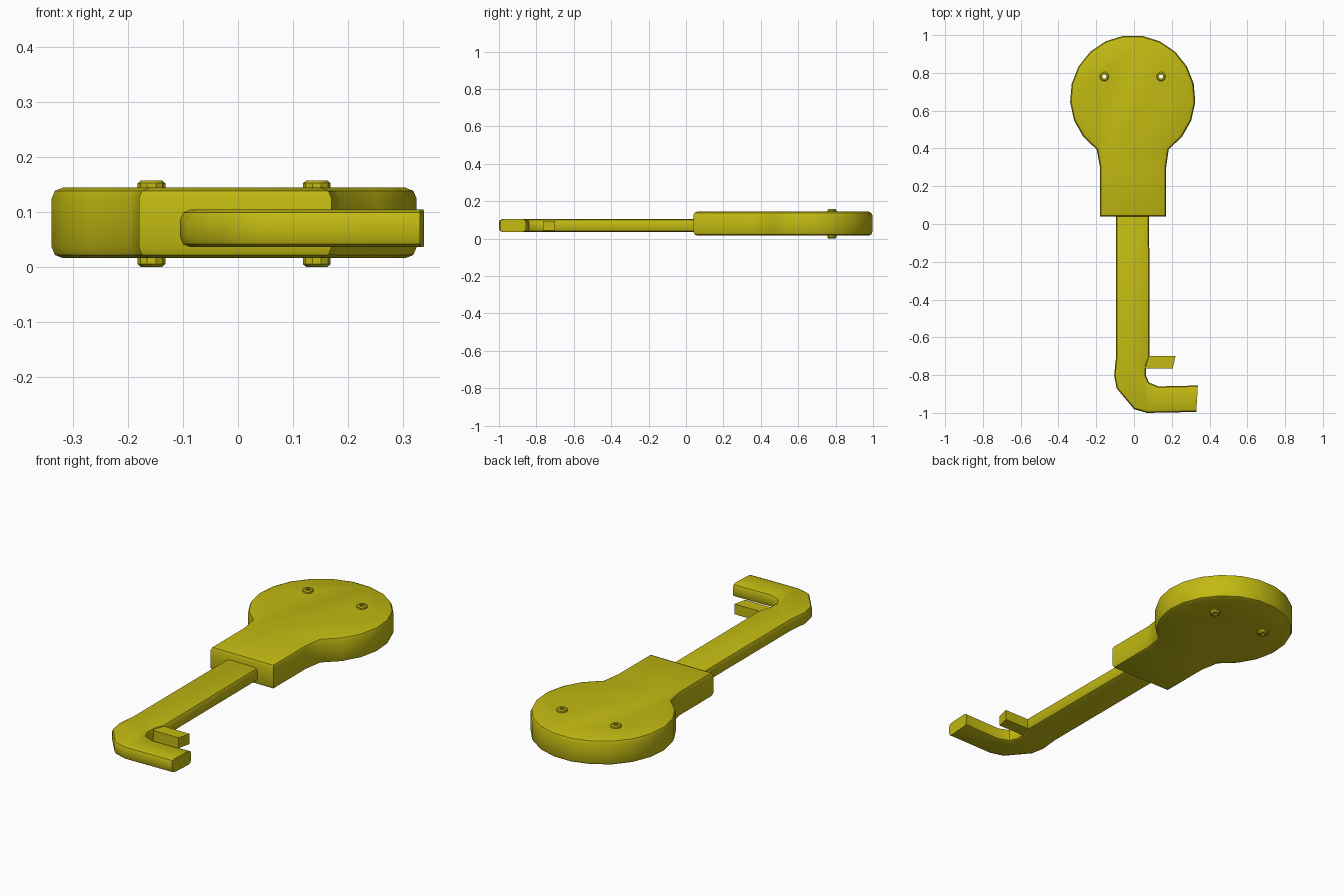
import bpy, bmesh, math

if "Cube" in bpy.data.objects:
    bpy.data.objects.remove(bpy.data.objects["Cube"])

yellow = bpy.data.materials.new("mustard yellow")
yellow.diffuse_color = (0.54, 0.49, 0.006, 1)
yellow.use_nodes = True
yellow.node_tree.nodes["Principled BSDF"].inputs["Base Color"].default_value = yellow.diffuse_color


def finish(bm, name):
    bmesh.ops.recalc_face_normals(bm, faces=bm.faces)
    me = bpy.data.meshes.new(name)
    bm.to_mesh(me)
    bm.free()
    me.materials.append(yellow)
    ob = bpy.data.objects.new(name, me)
    bpy.context.collection.objects.link(ob)
    return ob


def slab(name, outline, z0, z1, bevel=0.0, segments=2, flat_x=9):
    """Extrude an outline and round its top and bottom rims."""
    bm = bmesh.new()
    base = bm.faces.new([bm.verts.new((x, y, z0)) for x, y in outline])
    ext = bmesh.ops.extrude_face_region(bm, geom=[base], use_keep_orig=True)
    for v in ext["geom"]:
        if isinstance(v, bmesh.types.BMVert):
            v.co.z = z1
    bmesh.ops.recalc_face_normals(bm, faces=bm.faces)
    if bevel:
        rims = [e for e in bm.edges
                if abs(e.verts[0].co.z - e.verts[1].co.z) < 1e-5
                and min(v.co.x for v in e.verts) < flat_x]
        bmesh.ops.bevel(bm, geom=rims, offset=bevel, segments=segments,
                        profile=0.5, affect='EDGES', clamp_overlap=True)
    return finish(bm, name)


def lathe(name, x, y, profile, sides):
    """Closed ring of revolution from (radius, z) points."""
    bm = bmesh.new()
    rings = []
    for i in range(sides):
        a = 2 * math.pi * i / sides
        rings.append([bm.verts.new((x + r * math.cos(a), y + r * math.sin(a), z))
                      for r, z in profile])
    n = len(profile)
    for i in range(sides):
        p, q = rings[i], rings[(i + 1) % sides]
        for k in range(n):
            bm.faces.new((p[k], q[k], q[(k + 1) % n], p[(k + 1) % n]))
    return finish(bm, name)


def circle(x, y, r, n):
    return [(x + r * math.cos(2 * math.pi * i / n), y + r * math.sin(2 * math.pi * i / n))
            for i in range(n)]


def smooth(ob, angle):
    bpy.ops.object.select_all(action='DESELECT')
    ob.select_set(True)
    bpy.context.view_layer.objects.active = ob
    bpy.ops.object.shade_smooth_by_angle(angle=math.radians(angle))


# Handle: round head running into a straight neck
arc = []
for i in range(18):
    a = math.radians(-55 + 290 * i / 17)
    arc.append((-0.007 + 0.332 * math.cos(a), 0.667 + 0.333 * math.sin(a)))
outline = [(-0.18, 0.04), (0.17, 0.04), (0.17, 0.30)] + arc + [(-0.18, 0.30)]
handle = slab("handle", outline, 0.016, 0.144, 0.02)

# Two hollow rivets through the head
for side, x in (("left", -0.157), ("right", 0.143)):
    cutter = slab("cutter", circle(x, 0.78, 0.018, 10), -0.1, 0.3)
    mod = handle.modifiers.new("hole", 'BOOLEAN')
    mod.object = cutter
    mod.solver = 'EXACT'
    bpy.context.view_layer.objects.active = handle
    bpy.ops.object.modifier_apply(modifier=mod.name)
    bpy.data.objects.remove(cutter)
    rivet = lathe(side + "_rivet", x, 0.78,
                  [(0.011, 0.0), (0.019, 0.0), (0.025, 0.005), (0.025, 0.152),
                   (0.019, 0.157), (0.011, 0.157)], 10)
    smooth(rivet, 30)
smooth(handle, 40)

# Shaft bending into the hooked end
shaft = slab("shaft_and_hook", [
    (-0.095, 0.06), (-0.095, -0.70), (-0.105, -0.80), (-0.092, -0.87),
    (0.0, -0.98), (0.07, -1.0), (0.33, -0.995), (0.338, -0.855),
    (0.13, -0.86), (0.08, -0.84), (0.062, -0.80), (0.066, -0.75),
    (0.083, -0.70), (0.08, 0.06)], 0.036, 0.104, 0.018, 2, 0.32)
smooth(shaft, 40)

# Small square tooth
slab("tooth", [(0.03, -0.765), (0.205, -0.765), (0.22, -0.70), (0.03, -0.70)],
     0.042, 0.094)
